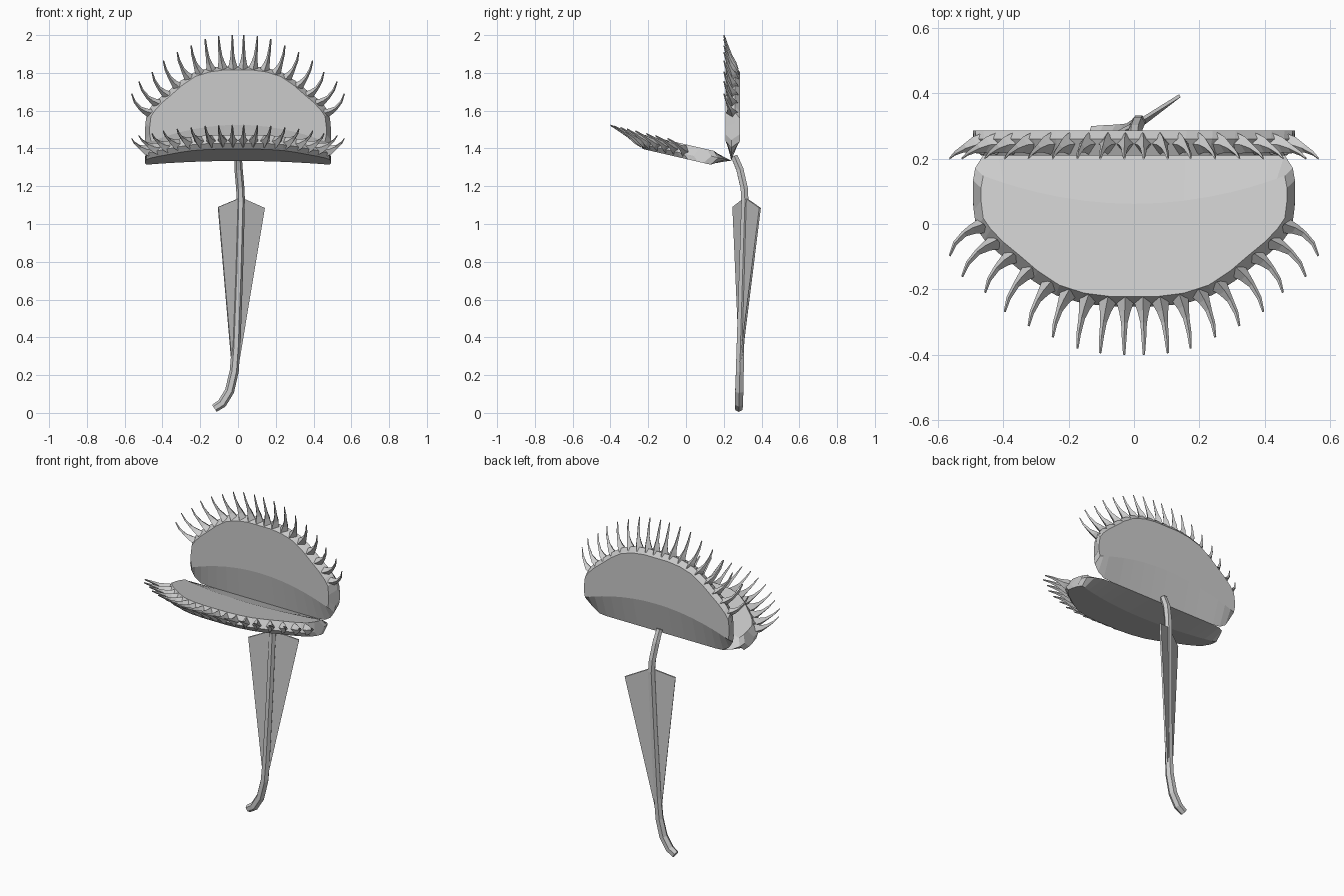
import bpy, bmesh, math
from mathutils import Vector

if "Cube" in bpy.data.objects:
    bpy.data.objects.remove(bpy.data.objects["Cube"])

HINGE_Y, HINGE_Z = 0.24, 1.335


def finish(bm, name):
    bmesh.ops.recalc_face_normals(bm, faces=bm.faces[:])
    mesh = bpy.data.meshes.new(name)
    bm.to_mesh(mesh)
    bm.free()
    obj = bpy.data.objects.new(name, mesh)
    bpy.context.collection.objects.link(obj)
    return obj


def loft(bm, rings):
    """Skin closed rings of points and cap both ends."""
    vs = [[bm.verts.new(p) for p in r] for r in rings]
    n = len(vs[0])
    for a, b in zip(vs, vs[1:]):
        for i in range(n):
            j = (i + 1) % n
            bm.faces.new((a[i], a[j], b[j], b[i]))
    bm.faces.new(vs[0])
    bm.faces.new(vs[-1])


def placer(v_deg, off_deg):
    """Map lobe coordinates (x, distance from hinge, outward offset) to world."""
    va, oa = math.radians(v_deg), math.radians(off_deg)

    def place(x, v, off):
        return Vector((x, HINGE_Y + v * math.cos(va) + off * math.cos(oa),
                       HINGE_Z + v * math.sin(va) + off * math.sin(oa)))
    return place


# Half outline of a lobe: x, lower edge, upper edge
OUTLINE = [(0, 0, .50), (.08, 0, .50), (.16, 0, .49), (.24, 0, .465),
           (.31, 0, .42), (.37, 0, .37), (.42, .005, .33), (.46, .03, .29),
           (.485, .07, .255), (.492, .11, .2)]

# Half set of teeth: base x, base v, tip x, tip v
TEETH = [(.027, .50, .03, .665), (.082, .50, .103, .66), (.142, .49, .173, .645),
         (.203, .475, .248, .61), (.262, .45, .322, .575), (.322, .405, .395, .53),
         (.378, .36, .455, .47), (.43, .315, .525, .42), (.472, .265, .563, .355)]


def make_lobe(name, place):
    # Pillow-shaped lobe body, lofted column by column
    bm = bmesh.new()
    columns = [(-x, b, t) for x, b, t in OUTLINE[:0:-1]] + OUTLINE
    rings = []
    for x, bot, top in columns:
        crease = max(bot + .03, .19 - .09 * (x / .49) ** 2)
        rings.append([place(x, bot, 0),
                      place(x, crease, .045),
                      place(x, top - .03, .045),
                      place(x * .995, top, .02),
                      place(x * .95, top - .02, -.03),
                      place(x * .95, crease, -.03)])
    loft(bm, rings)
    finish(bm, name)

    # Curved, flaring teeth along the rim
    bm = bmesh.new()
    for side in (-1, 1):
        for bx, bv, tx, tv in TEETH:
            base, tip = Vector((bx, bv)), Vector((tx, tv))
            axis = (tip - base).normalized()
            across = Vector((axis.y, -axis.x))
            base = base - axis * .018
            rings = []
            for f, w, d, off in ((0, .029, .034, .006), (.22, .017, .024, .002),
                                 (.42, .010, .013, -.008), (.72, .007, .007, -.024),
                                 (1, .0035, .0035, -.039)):
                bow = .05 * bx * 4 * f * (1 - f)
                c = base.lerp(tip, f) + across * bow
                l, r = c - across * w, c + across * w
                rings.append([place(side * l.x, l.y, off), place(side * c.x, c.y, off + d),
                              place(side * r.x, r.y, off), place(side * c.x, c.y, off - d)])
            loft(bm, rings)
    finish(bm, name + "_teeth")


make_lobe("upper_lobe", placer(90, 0))
make_lobe("lower_lobe", placer(167, 257))

# Stem: six-sided tube along a bent path
STEM = [(-.125, .28, .024, .022), (-.085, .28, .05, .025), (-.045, .282, .115, .025),
        (-.02, .285, .22, .024), (-.01, .288, .35, .023), (.005, .3, .75, .022),
        (.015, .312, 1.12, .022), (.012, .308, 1.19, .022), (.003, .285, 1.29, .022),
        (0, .255, 1.36, .02)]
bm = bmesh.new()
pts = [Vector(p[:3]) for p in STEM]
rings = []
for i, p in enumerate(pts):
    t = (pts[min(i + 1, len(pts) - 1)] - pts[max(i - 1, 0)]).normalized()
    u = Vector((0, 1, 0)).cross(t).normalized()
    w = t.cross(u)
    r = STEM[i][3]
    rings.append([p + r * (math.cos(k * math.pi / 3) * u + math.sin(k * math.pi / 3) * w)
                  for k in range(6)])
loft(bm, rings)
finish(bm, "stem")

# Leaf blade: two thin wings widening up the stem
bm = bmesh.new()
low = bm.verts.new((-.015, .287, .24))
mid = bm.verts.new((.015, .314, 1.14))
for tip in ((-.105, .25, 1.09), (.14, .392, 1.085)):
    edge_low = bm.verts.new((-.015 + (.018 if tip[0] > 0 else -.018), .287, .26))
    bm.faces.new((low, edge_low, bm.verts.new(tip), mid))
leaf = finish(bm, "leaf_blade")
thick = leaf.modifiers.new("thickness", "SOLIDIFY")
thick.thickness = .01
thick.offset = 0
